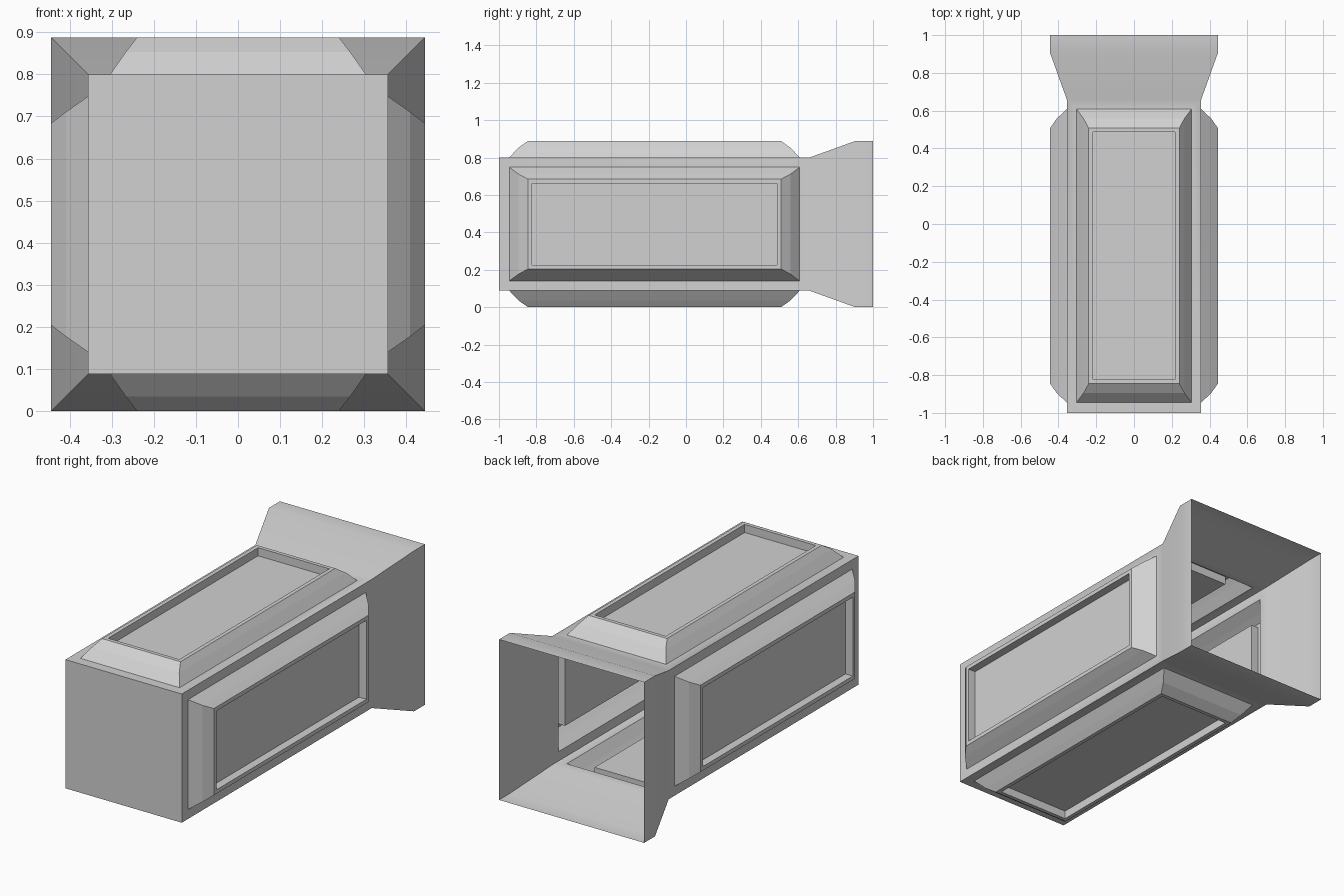
import bpy
import bmesh
import math
from mathutils import Matrix, Vector

cube = bpy.data.objects.get("Cube")
if cube:
    bpy.data.objects.remove(cube, do_unlink=True)

HALF = 0.444      # half width of the flared mouth
BODY = 0.356      # half width of the box body

grey = bpy.data.materials.new("plain_grey")
grey.use_nodes = True
colour = (0.64, 0.64, 0.64, 1)
grey.diffuse_color = colour
grey.node_tree.nodes["Principled BSDF"].inputs["Base Color"].default_value = colour


def rect(half_x, y0, y1, h):
    """Counter-clockwise rectangle lying at height h above the axis."""
    return [Vector((-half_x, y0, h)), Vector((half_x, y0, h)),
            Vector((half_x, y1, h)), Vector((-half_x, y1, h))]


def add_face(bm, points, turn, smooth=False):
    face = bm.faces.new([bm.verts.new(turn @ p) for p in points])
    face.smooth = smooth


def add_ring(bm, outer, inner, turn, smooth=False):
    for i in range(4):
        j = (i + 1) % 4
        add_face(bm, [outer[i], outer[j], inner[j], inner[i]], turn, smooth)


def finish(bm, name):
    bmesh.ops.remove_doubles(bm, verts=bm.verts, dist=0.0005)
    for edge in bm.edges:
        if len(edge.link_faces) == 2:
            edge.smooth = edge.calc_face_angle() < math.radians(30)
    mesh = bpy.data.meshes.new(name)
    bm.to_mesh(mesh)
    bm.free()
    mesh.materials.append(grey)
    obj = bpy.data.objects.new(name, mesh)
    obj.location.z = HALF
    bpy.context.collection.objects.link(obj)


# Panel steps: side inset, end inset, height above the body
steps = [(0, 0, 0), (0.037, 0.05, 0.053), (0.064, 0.1, HALF - BODY),
         (0.086, 0.121, HALF - BODY), (0.086, 0.121, 0.043)]
panel_rings = [rect(0.304 - dx, -0.945 + dy, 0.608 - dy, BODY + h)
               for dx, dy, h in steps]

# Flared mouth profile: distance along y, half width
flare = [(0.66, BODY), (0.905, HALF), (1.0, HALF)]

housing = bmesh.new()
for side, angle in (("top", 0), ("left", 90), ("bottom", 180), ("right", 270)):
    turn = Matrix.Rotation(math.radians(angle), 4, 'Y')

    # Body wall with a panel opening, then the flare
    add_ring(housing, rect(BODY, -1, flare[0][0], BODY), panel_rings[0], turn, True)
    for (y0, a), (y1, b) in zip(flare, flare[1:]):
        add_face(housing, [Vector((-a, y0, a)), Vector((a, y0, a)),
                           Vector((b, y1, b)), Vector((-b, y1, b))], turn, True)

    # Raised hollow panel with a sunken centre
    panel = bmesh.new()
    for outer, inner in zip(panel_rings, panel_rings[1:]):
        add_ring(panel, outer, inner, turn)
    add_face(panel, panel_rings[-1], turn)
    finish(panel, side + "_panel")

# Closed front end; the back stays open
add_face(housing, [Vector((x * BODY, -1, z * BODY))
                   for x, z in ((-1, -1), (1, -1), (1, 1), (-1, 1))],
         Matrix.Identity(4))
finish(housing, "housing")
